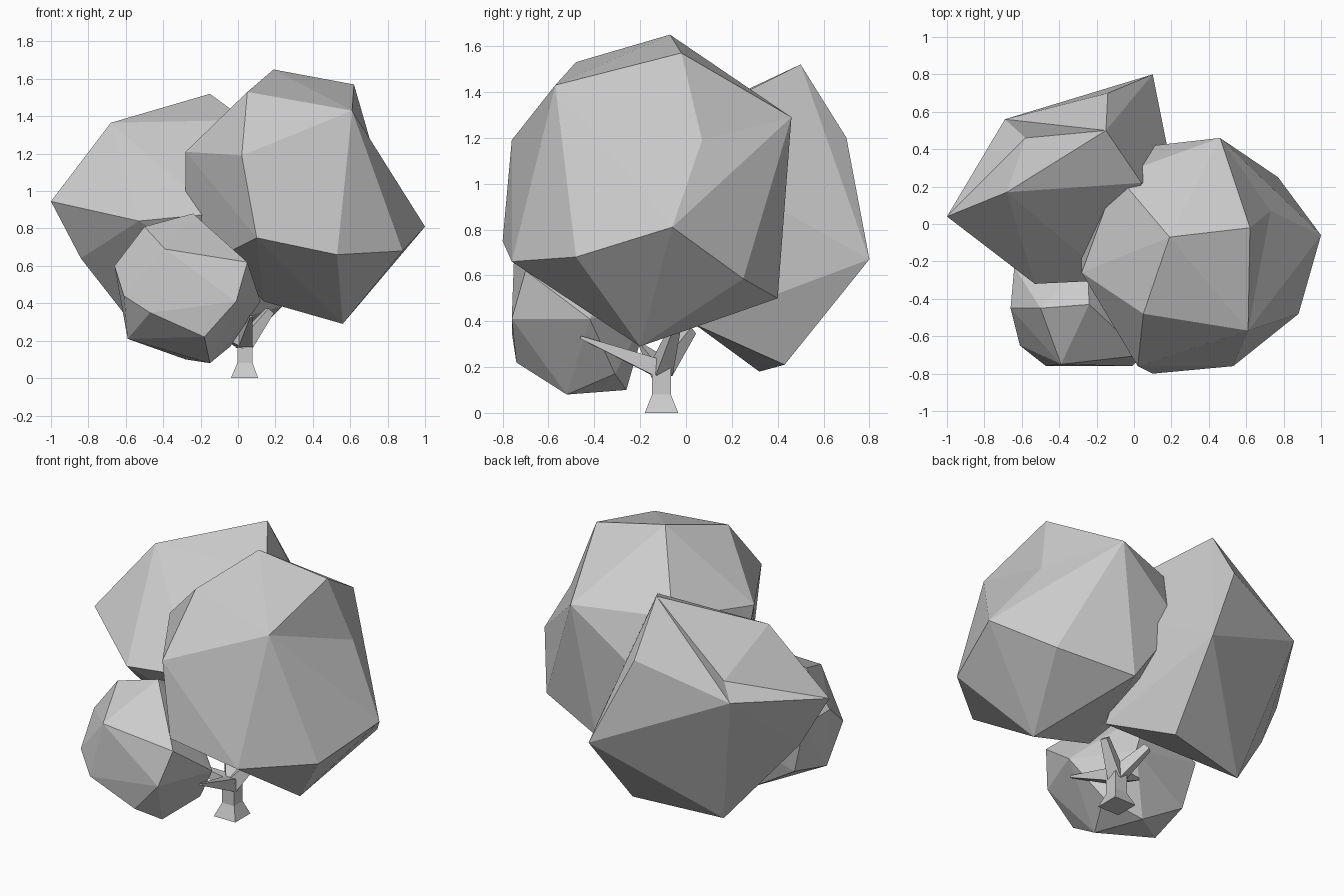
import bpy, bmesh
from mathutils import Vector

if "Cube" in bpy.data.objects:
    bpy.data.objects.remove(bpy.data.objects["Cube"])


def finish(bm, name):
    bmesh.ops.recalc_face_normals(bm, faces=bm.faces)
    mesh = bpy.data.meshes.new(name)
    bm.to_mesh(mesh)
    bm.free()
    obj = bpy.data.objects.new(name, mesh)
    bpy.context.collection.objects.link(obj)
    return obj


def clump(name, corners, dents=()):
    """Faceted leaf clump: convex hull of a few corners; each dent (i, j, point)
    splits the ridge between corners i and j and pulls its middle to the point."""
    bm = bmesh.new()
    verts = [bm.verts.new(c) for c in corners]
    bmesh.ops.convex_hull(bm, input=bm.verts)
    for i, j, point in dents:
        edge = bm.edges.get((verts[i], verts[j]))
        if edge:
            old = [v for f in edge.link_faces for v in f.verts if v not in edge.verts]
            _, mid = bmesh.utils.edge_split(edge, verts[i], 0.5)
            for v in old:
                bmesh.ops.connect_verts(bm, verts=[mid, v])
            mid.co = point
    loose = [v for v in bm.verts if not v.link_faces]
    bmesh.ops.delete(bm, geom=loose, context='VERTS')
    bmesh.ops.dissolve_limit(bm, angle_limit=0.04, verts=bm.verts, edges=bm.edges)
    return finish(bm, name)


def tapered(name, path, radii):
    """Four-sided tapering limb along a path of points."""
    bm = bmesh.new()
    pts = [Vector(p) for p in path]
    d = (pts[-1] - pts[0]).normalized()
    side = Vector((1, 0, 0)) if abs(d.z) > 0.97 else d.cross(Vector((0, 0, 1))).normalized()
    up = d.cross(side).normalized()
    rings = []
    for p, r in zip(pts, radii):
        rings.append([bm.verts.new(p + side * r * a + up * r * b)
                      for a, b in ((-1, -1), (1, -1), (1, 1), (-1, 1))])
    for lo, hi in zip(rings, rings[1:]):
        for i in range(4):
            j = (i + 1) % 4
            bm.faces.new((lo[i], lo[j], hi[j], hi[i]))
    bm.faces.new(rings[0])
    bm.faces.new(rings[-1])
    return finish(bm, name)


# Large clump on the right
clump("large_leaf_clump", [
    (0.62, -0.02, 1.57), (1.0, -0.06, 0.81), (0.19, -0.07, 1.65), (0.05, -0.48, 1.53),
    (0.61, -0.57, 1.43), (0.88, -0.48, 0.68), (0.53, -0.76, 0.66),
    (0.10, -0.80, 0.75), (0.02, -0.76, 1.19), (0.46, 0.46, 1.29), (0.77, 0.25, 0.585),
    (0.33, 0.40, 0.50), (0.56, -0.20, 0.29), (-0.28, -0.26, 1.21), (-0.09, 0.26, 1.28),
    (0.02, 0.41, 0.95), (0.14, -0.22, 0.41), (-0.28, -0.14, 0.88), (-0.10, -0.40, 0.65)],
    dents=[(0, 1, (0.73, 0.07, 1.19))])

# Middle clump at the back left
clump("back_leaf_clump", [
    (-0.68, 0.17, 1.365), (-0.69, 0.56, 1.03), (-0.15, 0.50, 1.52), (-1.0, 0.04, 0.945),
    (-0.53, -0.32, 0.84), (-0.84, 0.10, 0.64), (-0.14, 0.70, 1.20), (0.10, 0.80, 0.67),
    (0.06, 0.43, 0.21), (-0.48, 0.32, 0.18), (0.24, 0.04, 0.385), (0.04, 0.22, 1.38),
    (-0.12, -0.30, 0.88), (0.20, 0.30, 0.95)],
    dents=[(0, 1, (-0.58, 0.46, 1.10))])

# Small clump at the front left
clump("small_leaf_clump", [
    (-0.24, -0.43, 0.88), (-0.50, -0.45, 0.81), (-0.66, -0.45, 0.60), (-0.61, -0.65, 0.44),
    (-0.39, -0.75, 0.69), (-0.59, -0.52, 0.21), (-0.47, -0.76, 0.35), (-0.18, -0.74, 0.22),
    (-0.15, -0.52, 0.08), (-0.01, -0.76, 0.41), (0.05, -0.70, 0.62), (-0.64, -0.23, 0.58),
    (0.12, -0.42, 0.41), (-0.28, -0.26, 0.10), (-0.04, -0.31, 0.17), (-0.56, -0.25, 0.27),
    (-0.15, -0.16, 0.45), (-0.25, -0.18, 0.75)])

# Flared square trunk
tapered("trunk", [(0.035, -0.107, 0), (0.037, -0.107, 0.08), (0.037, -0.107, 0.22)],
        [0.073, 0.041, 0.041])

# Branches fanning out into the clumps
start = (0.037, -0.107, 0.19)
limbs = [((0.07, -0.46, 0.33), 0.006), ((0.17, -0.05, 0.36), 0.02),
         ((-0.08, 0.02, 0.36), 0.02), ((-0.20, -0.20, 0.30), 0.006)]
for i, (tip, end) in enumerate(limbs):
    tapered(f"branch_{i + 1}", [start, tip], [0.04, end])
